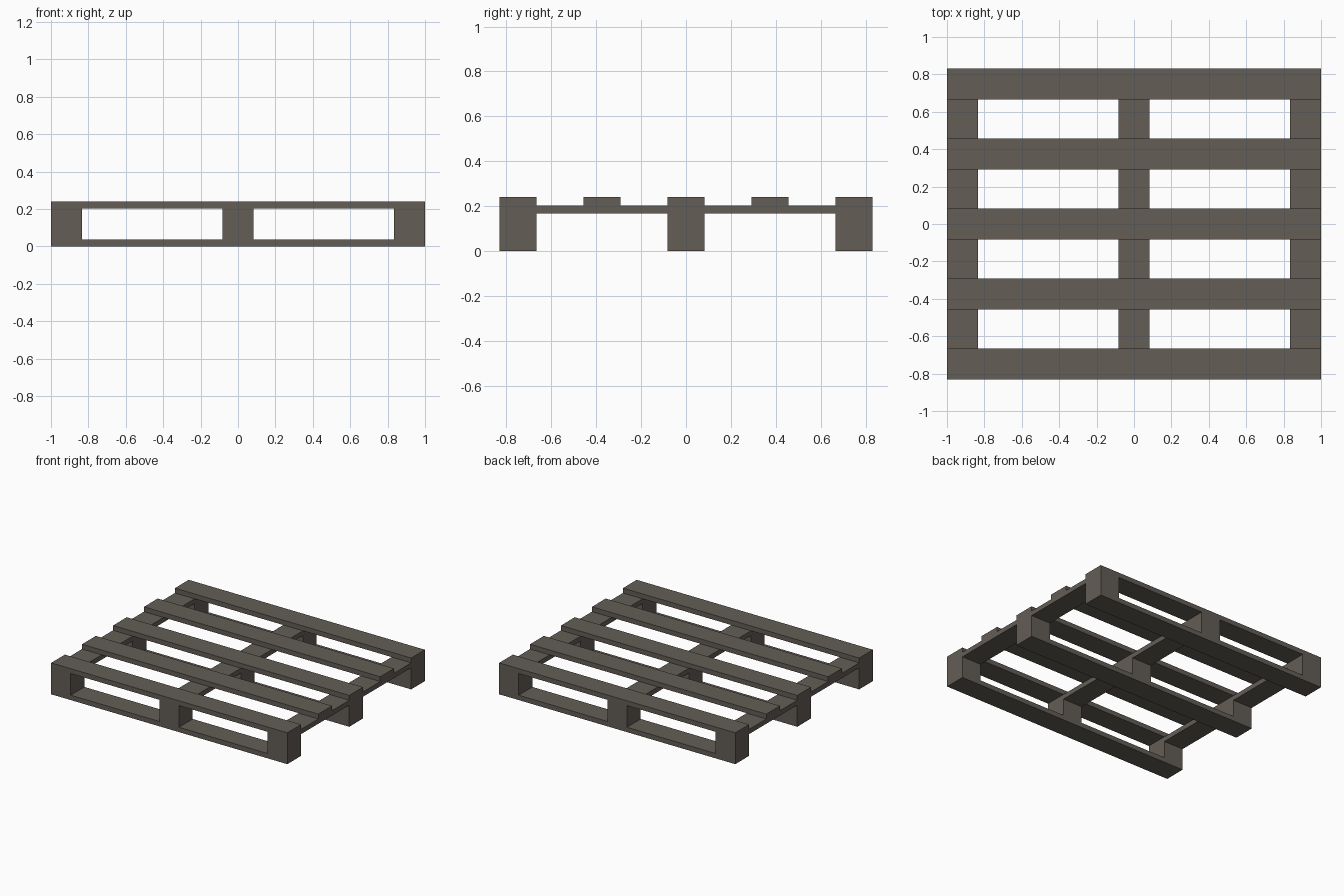
import bpy

if "Cube" in bpy.data.objects:
    bpy.data.objects.remove(bpy.data.objects["Cube"])

L, D = 2.0, 1.664        # overall length and depth
W = 0.166                # board width
T = 0.037                # board thickness
BLOCK_H = 0.129          # spacer block height

wood = bpy.data.materials.new("weathered_wood")
wood.diffuse_color = (0.125, 0.11, 0.093, 1)
wood.use_nodes = True
wood.node_tree.nodes["Principled BSDF"].inputs["Base Color"].default_value = wood.diffuse_color


def box(name, center, size):
    bpy.ops.mesh.primitive_cube_add(size=1, location=center)
    ob = bpy.context.object
    ob.name = name
    ob.scale = size
    bpy.ops.object.transform_apply(location=False, rotation=False, scale=True)
    ob.data.materials.append(wood)
    return ob


x_cols = [i * (L - W) / 2 for i in (-1, 0, 1)]
y_rows = [i * (D - W) / 4 for i in (-2, -1, 0, 1, 2)]
z_block = T
z_cross = z_block + BLOCK_H
z_top = z_cross + T

# Bottom runners and spacer blocks
for y in y_rows[::2]:
    box("bottom_runner", (0, y, T / 2), (L, W, T))
    for x in x_cols:
        box("spacer_block", (x, y, z_block + BLOCK_H / 2), (W, W, BLOCK_H))

# Cross boards running front to back
for x in x_cols:
    box("cross_board", (x, 0, z_cross + T / 2), (W, D, T))

# Top deck boards
for y in y_rows:
    box("deck_board", (0, y, z_top + T / 2), (L, W, T))
